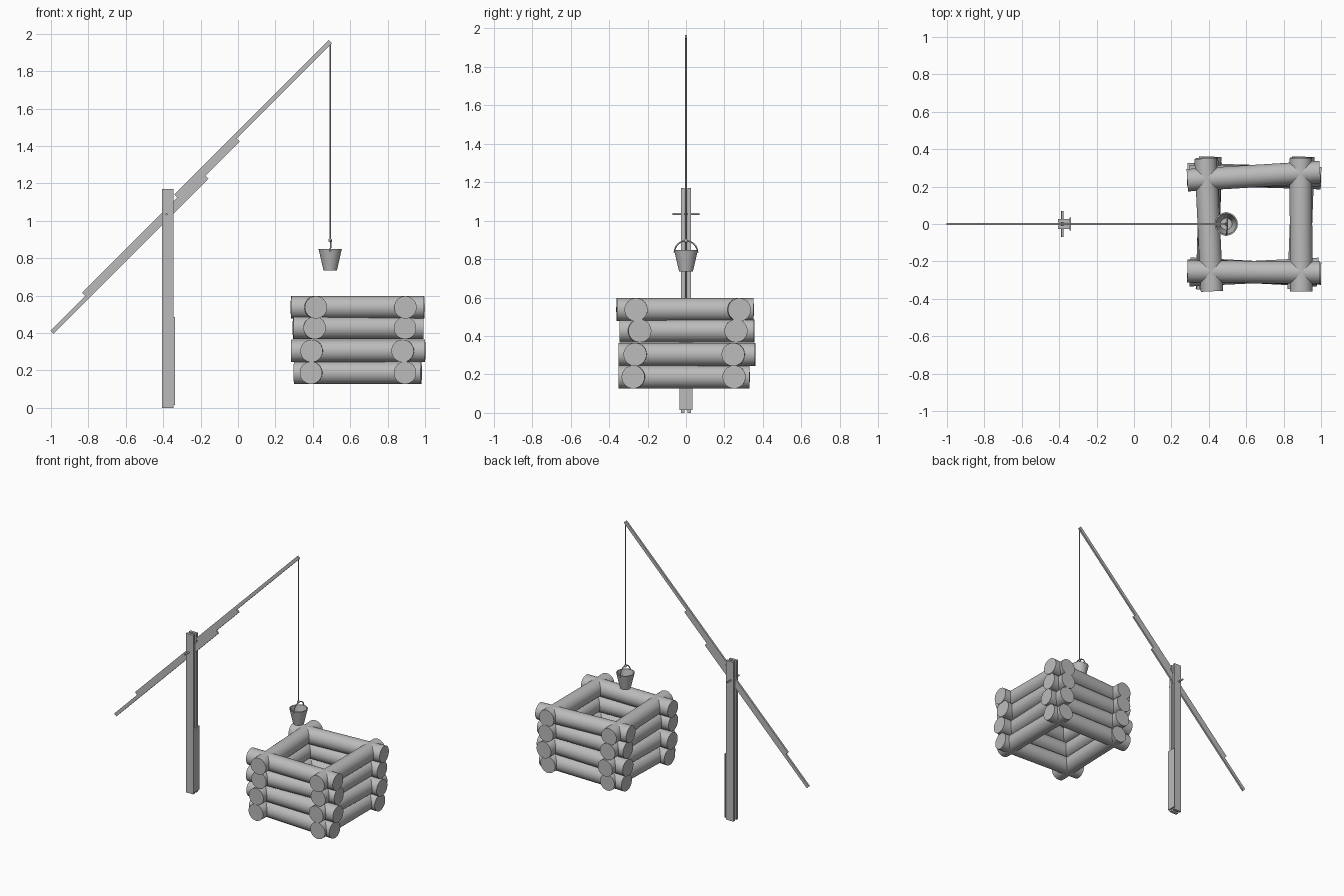
import bpy, math
from mathutils import Vector

if "Cube" in bpy.data.objects:
    bpy.data.objects.remove(bpy.data.objects["Cube"])

wood = bpy.data.materials.new("grey wood")
wood.diffuse_color = (0.5, 0.5, 0.5, 1)
wood.use_nodes = True
wood.node_tree.nodes["Principled BSDF"].inputs["Base Color"].default_value = wood.diffuse_color


def finish(ob, name, smooth=False):
    ob.name = name
    ob.data.materials.clear()
    ob.data.materials.append(wood)
    if smooth:
        bpy.ops.object.shade_smooth_by_angle(angle=math.radians(40))
    return ob


def box(name, centre, size, pitch=0):
    bpy.ops.mesh.primitive_cube_add(size=1, location=centre, rotation=(0, -pitch, 0))
    ob = bpy.context.object
    ob.scale = size
    return finish(ob, name)


def rod(name, a, b, r, sides=32):
    a, b = Vector(a), Vector(b)
    bpy.ops.mesh.primitive_cylinder_add(vertices=sides, radius=r, depth=(b - a).length,
                                        location=(a + b) / 2)
    ob = bpy.context.object
    ob.rotation_euler = (b - a).to_track_quat('Z', 'Y').to_euler()
    return finish(ob, name, True)


def lathe(name, profile, loc, sides=32):
    """Revolve a closed (radius, height) profile about z."""
    n = len(profile)
    verts, faces = [], []
    for i in range(sides):
        t = 2 * math.pi * i / sides
        verts += [(r * math.cos(t), r * math.sin(t), z) for r, z in profile]
        j = (i + 1) % sides
        faces += [(i * n + k, j * n + k, j * n + k + 1, i * n + k + 1) for k in range(n - 1)]
    me = bpy.data.meshes.new(name)
    me.from_pydata(verts, [], faces)
    ob = bpy.data.objects.new(name, me)
    bpy.context.collection.objects.link(ob)
    ob.location = loc
    bpy.ops.object.select_all(action='DESELECT')
    ob.select_set(True)
    bpy.context.view_layer.objects.active = ob
    return finish(ob, name, True)


# Post: two upright boards with a slot for the sweep, and a plate at the foot
for s, side in ((-1, "front"), (1, "back")):
    box(f"post_board_{side}", (-0.375, s * 0.0175, 0.585), (0.06, 0.019, 1.17))
box("post_foot_plate", (-0.341, 0, 0.25), (0.008, 0.068, 0.47))

# Axle pin through the post
rod("axle_pin", (-0.383, -0.07, 1.035), (-0.383, 0.07, 1.035), 0.006, 12)

# Sweep: three overlapping battens, stacked in steps at 45 degrees
for name, x0, x1, c in (("lower", -0.995, -0.165, 1.398),
                        ("middle", -0.825, 0.001, 1.431),
                        ("upper", -0.332, 0.494, 1.464)):
    xm = (x0 + x1) / 2
    box(f"sweep_{name}_batten", (xm, 0, xm + c),
        ((x1 - x0) * math.sqrt(2), 0.013, 0.0236), math.pi / 4)

# Rope and bucket
BX = 0.493
rod("rope", (BX, 0, 0.892), (BX, 0, 1.952), 0.004, 10)
lathe("bucket", [(0, 0), (0.036, 0), (0.062, 0.113), (0.055, 0.113), (0.031, 0.008), (0, 0.008)],
      (BX, 0, 0.735))
curve = bpy.data.curves.new("bucket_handle", 'CURVE')
curve.dimensions = '3D'
curve.bevel_depth = 0.004
curve.bevel_resolution = 2
sp = curve.splines.new('POLY')
sp.points.add(20)
for i, p in enumerate(sp.points):
    t = math.pi * i / 20
    p.co = (0.005 * math.sin(t), 0.06 * math.cos(t), 0.06 * math.sin(t), 1)
handle = bpy.data.objects.new("bucket_handle", curve)
handle.location = (BX, 0, 0.835)
curve.materials.append(wood)
bpy.context.collection.objects.link(handle)
bpy.ops.mesh.primitive_uv_sphere_add(segments=12, ring_count=8, radius=0.01, location=(BX, 0, 0.895))
finish(bpy.context.object, "rope_knot", True)

# Well: four layers of crossed logs, each a little askew
R = 0.06
# height, front-end x of the left and right logs, right-end y of the front and back logs
layers = ((0.187, 0.390, 0.893, -0.275, 0.250),
          (0.304, 0.393, 0.880, -0.265, 0.245),
          (0.427, 0.410, 0.893, -0.240, 0.260),
          (0.537, 0.417, 0.895, -0.260, 0.278))
# log extents in x and y for each layer
spans = ((0.30, 0.98, -0.35, 0.33), (0.285, 1.0, -0.35, 0.36),
         (0.295, 0.99, -0.345, 0.355), (0.285, 0.995, -0.36, 0.35))
for i, ((z, xl, xr, yf, yb), (x0, x1, y0, y1)) in enumerate(zip(layers, spans), 1):
    for name, x, mid in (("left", xl, 0.40), ("right", xr, 0.893)):
        rod(f"well_log_{name}_{i}", (x, y0, z), (2 * mid - x, y1, z), R)
    for name, y, mid in (("front", yf, -0.257), ("back", yb, 0.256)):
        rod(f"well_log_{name}_{i}", (x0, 2 * mid - y, z), (x1, y, z), R)
